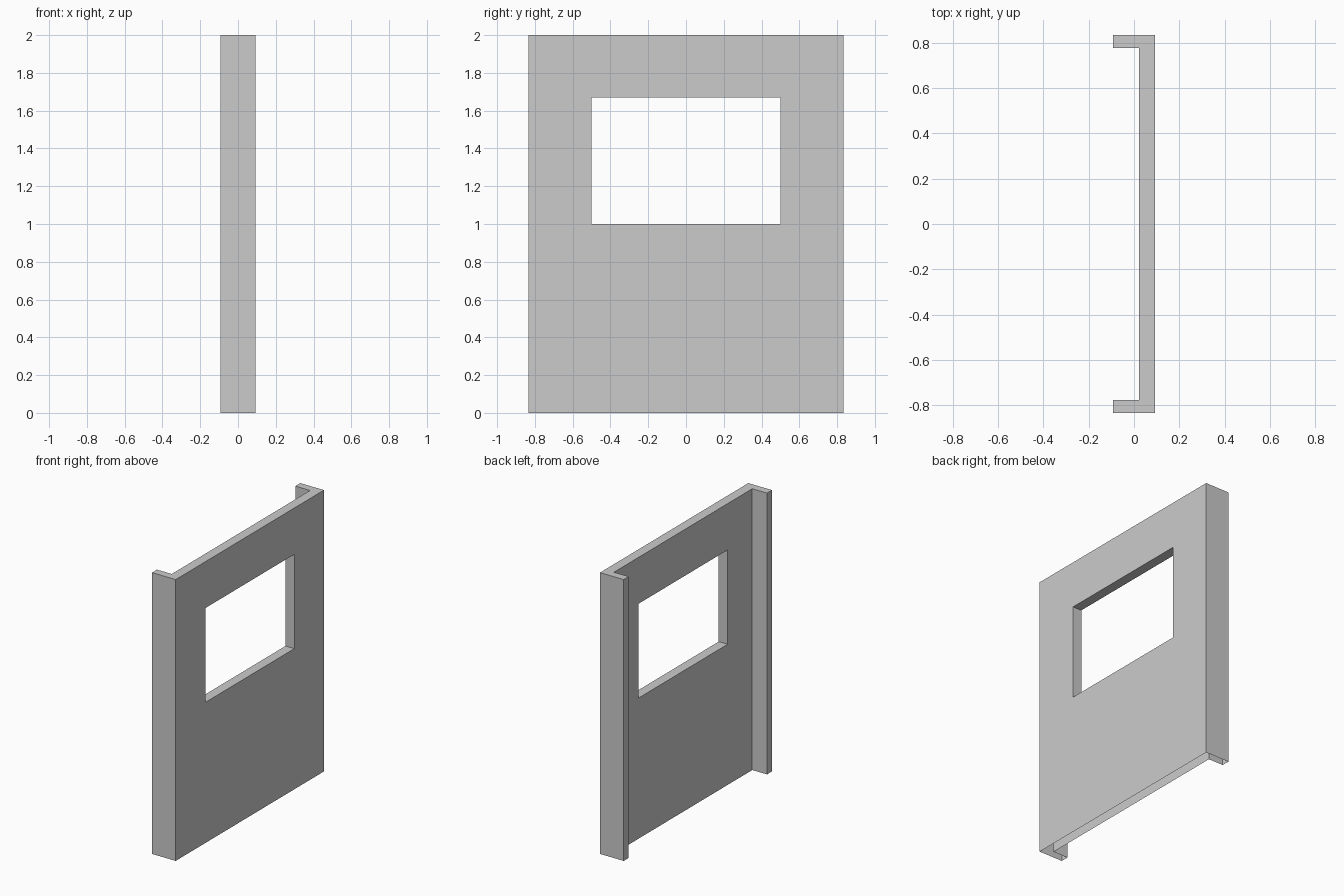
import bpy
import bmesh

cube = bpy.data.objects.get("Cube")
if cube:
    bpy.data.objects.remove(cube, do_unlink=True)

# Overall sizes
HEIGHT = 2.0
FRONT, INNER, BACK = 0.093, 0.023, -0.093    # panel face, panel rear, flange edge
HALF, FLANGE = 0.833, 0.777                  # outer and inner sides of the flanges
WIN_HALF, WIN_LOW, WIN_HIGH = 0.5, 1.0, 1.67

# Single plain grey
grey = bpy.data.materials.new("plain grey")
grey.use_nodes = True
colour = (0.6, 0.6, 0.6, 1.0)
grey.diffuse_color = colour
grey.node_tree.nodes["Principled BSDF"].inputs["Base Color"].default_value = colour

# Channel-shaped shell: counter-clockwise outline raised to full height, open underneath
bm = bmesh.new()
half_profile = [(BACK, HALF), (BACK, FLANGE), (INNER, FLANGE)]
profile = half_profile + [(x, -y) for x, y in reversed(half_profile)]
profile += [(FRONT, -HALF), (FRONT, HALF)]
low = [bm.verts.new((x, y, 0)) for x, y in profile]
high = [bm.verts.new((x, y, HEIGHT)) for x, y in profile]
for i in range(len(profile)):
    j = (i + 1) % len(profile)
    bm.faces.new((low[i], low[j], high[j], high[i]))
bm.faces.new(high)
bm.normal_update()


def wide_faces():
    """Faces of the panel's front and rear sheets."""
    return [f for f in bm.faces
            if abs(f.normal.x) > 0.9 and f.calc_center_median().x > 0]


def cut(point, normal):
    faces = wide_faces()
    geom = set(faces)
    for f in faces:
        geom.update(f.edges)
        geom.update(f.verts)
    bmesh.ops.bisect_plane(bm, geom=list(geom), plane_co=point, plane_no=normal)
    bm.normal_update()


# Window opening cut through both sheets
for y in (-WIN_HALF, WIN_HALF):
    cut((0, y, 0), (0, 1, 0))
for z in (WIN_LOW, WIN_HIGH):
    cut((0, 0, z), (0, 0, 1))
opening = []
for f in wide_faces():
    c = f.calc_center_median()
    if abs(c.y) < WIN_HALF and WIN_LOW < c.z < WIN_HIGH:
        opening.append(f)
rims = [e for f in opening for e in f.edges]
bmesh.ops.delete(bm, geom=opening, context='FACES_ONLY')

# Window reveals joining the two sheets
bmesh.ops.bridge_loops(bm, edges=rims)
bmesh.ops.recalc_face_normals(bm, faces=bm.faces[:])

mesh = bpy.data.meshes.new("wall_panel")
bm.to_mesh(mesh)
bm.free()
mesh.materials.append(grey)
panel = bpy.data.objects.new("wall_panel_with_window", mesh)
bpy.context.collection.objects.link(panel)
